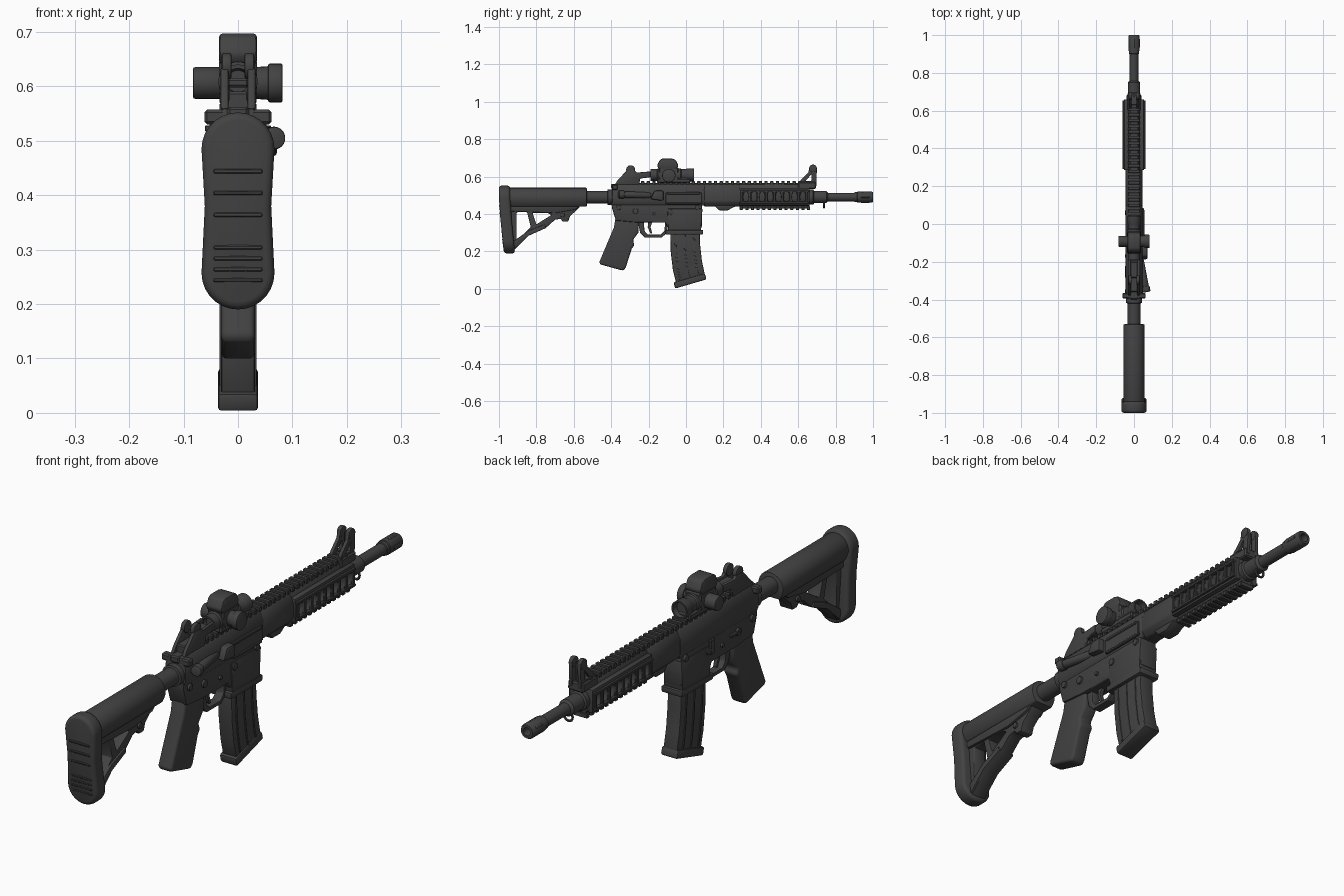
import bpy, bmesh, math
from mathutils import Vector

mat = bpy.data.materials.new("dark_grey")
mat.diffuse_color = (0.055, 0.055, 0.055, 1)


def finish(name, bm, bevel=0, seg=2):
    bmesh.ops.recalc_face_normals(bm, faces=bm.faces)
    if bevel:
        sharp = [e for e in bm.edges if len(e.link_faces) == 2 and e.calc_face_angle(0) > 0.6]
        bmesh.ops.bevel(bm, geom=sharp, offset=bevel, segments=seg, profile=0.5,
                        affect='EDGES', clamp_overlap=True)
    me = bpy.data.meshes.new(name)
    bm.to_mesh(me)
    bm.free()
    me.materials.append(mat)
    ob = bpy.data.objects.new(name, me)
    bpy.context.collection.objects.link(ob)
    return ob


def prism(name, outer, a, b, holes=(), axis='x', bevel=0.006, seg=2):
    """Side outline (y,z) extruded along x, or (x,z) outline along y."""
    bm = bmesh.new()
    for loop in [outer, *holes]:
        vs = [bm.verts.new((a, u, v) if axis == 'x' else (u, a, v)) for u, v in loop]
        for i, v in enumerate(vs):
            bm.edges.new((v, vs[i - 1]))
    d = Vector((1, 0, 0)) if axis == 'x' else Vector((0, 1, 0))
    bmesh.ops.triangle_fill(bm, edges=bm.edges[:], use_beauty=True, use_dissolve=not holes, normal=d)
    r = bmesh.ops.extrude_face_region(bm, geom=bm.faces[:])
    bmesh.ops.translate(bm, verts=[g for g in r['geom'] if isinstance(g, bmesh.types.BMVert)],
                        vec=d * (b - a))
    return finish(name, bm, bevel, seg)


def boxes(name, items, bevel=0.003):
    """Several boxes (x0,x1,y0,y1,z0,z1) in one object."""
    bm = bmesh.new()
    for x0, x1, y0, y1, z0, z1 in items:
        vs = bmesh.ops.create_cube(bm, size=1)['verts']
        for v in vs:
            v.co = ((x0 + x1) / 2 + v.co.x * (x1 - x0), (y0 + y1) / 2 + v.co.y * (y1 - y0),
                    (z0 + z1) / 2 + v.co.z * (z1 - z0))
    return finish(name, bm, bevel, 1)


def rod(name, p, q, r1, r2=None, bevel=0.004, n=24):
    p, q = Vector(p), Vector(q)
    bm = bmesh.new()
    bmesh.ops.create_cone(bm, cap_ends=True, segments=n, radius1=r1, radius2=r2 or r1, depth=(q - p).length)
    rot = (q - p).to_track_quat('Z', 'Y')
    for v in bm.verts:
        v.co = rot @ v.co + (p + q) / 2
    return finish(name, bm, bevel)


def lathe(name, z, prof, n=32):
    """(y, radius) profile turned about the y direction at height z."""
    bm = bmesh.new()
    vs = [bm.verts.new((0, y, z + r)) for y, r in prof]
    for a, b in zip(vs, vs[1:]):
        bm.edges.new((a, b))
    bmesh.ops.spin(bm, geom=bm.verts[:] + bm.edges[:], cent=(0, 0, z), axis=(0, 1, 0),
                   angle=math.tau, steps=n)
    bmesh.ops.remove_doubles(bm, verts=bm.verts, dist=1e-5)
    return finish(name, bm)


def oval(cy, cz, w, h, n=12):
    return [(cy + w * math.cos(t), cz + h * math.sin(t)) for t in (math.tau * i / n for i in range(n))]


def arc(cx, cz, r, a0, a1, n=14):
    return [(cx + r * math.cos(math.radians(a0 + (a1 - a0) * i / n)),
             cz + r * math.sin(math.radians(a0 + (a1 - a0) * i / n))) for i in range(n + 1)]


# --- Stock: butt pad, body, open frame
pad = prism("butt_pad", arc(0, 0.485, 0.067, 0, 180) + [(-0.061, 0.38)] + arc(0, 0.257, 0.067, 180, 360)
            + [(0.061, 0.38)], -1.0, -0.94, axis='y', bevel=0.014, seg=3)
for v in pad.data.vertices:
    if v.co.z < 0.45:
        v.co.y += (0.45 - v.co.z) * 0.1
boxes("butt_pad_ridges", [(-0.045, 0.045, -1.0 + (0.45 - z) * 0.1 - 0.002, -0.95, z, z + 0.008)
                          for z in (0.24, 0.26, 0.28, 0.30, 0.36, 0.40, 0.44)], 0.002)
prism("stock_body", arc(0, 0.485, 0.056, -25, 205) + [(-0.04, 0.44), (0.04, 0.44)],
      -0.95, -0.53, axis='y', bevel=0.006)
prism("stock_frame", [(-0.95, 0.46), (-0.945, 0.215), (-0.92, 0.205), (-0.84, 0.285), (-0.75, 0.325),
                      (-0.70, 0.37), (-0.67, 0.375), (-0.66, 0.36), (-0.63, 0.36), (-0.62, 0.39),
                      (-0.585, 0.42), (-0.55, 0.46)], -0.028, 0.028,
      holes=[[(-0.905, 0.41), (-0.85, 0.41), (-0.83, 0.33), (-0.905, 0.255)],
             [(-0.82, 0.405), (-0.80, 0.345), (-0.72, 0.395), (-0.74, 0.405)]], bevel=0.004)
prism("stock_lower_rib", [(-0.95, 0.21), (-0.925, 0.205), (-0.84, 0.285), (-0.75, 0.325), (-0.755, 0.345),
                          (-0.845, 0.31), (-0.95, 0.235)], -0.036, 0.036, bevel=0.004)
prism("stock_upper_rib", [(-0.95, 0.45), (-0.95, 0.415), (-0.70, 0.405), (-0.59, 0.425), (-0.56, 0.45)],
      -0.038, 0.038, bevel=0.005)
rod("stock_latch_pin", (-0.036, -0.66, 0.395), (0.036, -0.66, 0.395), 0.012)
lathe("buffer_tube", 0.49, [(-0.55, 0), (-0.55, 0.034), (-0.42, 0.034), (-0.418, 0.042), (-0.385, 0.042), (-0.385, 0)])

# --- Receivers
prism("lower_receiver", [(-0.40, 0.47), (-0.395, 0.43), (-0.375, 0.365), (-0.26, 0.355), (-0.11, 0.355),
                         (-0.10, 0.33), (0.085, 0.33), (0.085, 0.47)], -0.038, 0.038)
prism("magazine_well", [(-0.10, 0.43), (-0.095, 0.30), (0.08, 0.30), (0.088, 0.43)], -0.042, 0.042)
prism("magazine_well_lip", [(-0.11, 0.315), (-0.108, 0.29), (0.09, 0.29), (0.092, 0.315)], -0.046, 0.046, bevel=0.005)
prism("upper_receiver", [(-0.037, 0.445), (0.037, 0.445), (0.046, 0.47), (0.046, 0.52), (0.03, 0.56),
                         (-0.03, 0.56), (-0.046, 0.52), (-0.046, 0.47)], -0.395, 0.10, axis='y')
boxes("charging_handle", [(-0.062, 0.062, -0.395, -0.365, 0.53, 0.557), (-0.02, 0.02, -0.40, -0.2, 0.535, 0.562)], 0.005)
boxes("ejection_cover", [(0.04, 0.052, -0.11, 0.085, 0.455, 0.515), (0.045, 0.056, -0.10, 0.075, 0.45, 0.462),
                         (0.045, 0.056, -0.10, 0.075, 0.505, 0.518)])
rod("forward_assist", (0.035, -0.19, 0.50), (0.066, -0.355, 0.505), 0.017)
rod("forward_assist_button", (0.061, -0.33, 0.504), (0.067, -0.36, 0.505), 0.021)
prism("case_deflector", [(-0.19, 0.48), (-0.12, 0.47), (-0.12, 0.525), (-0.17, 0.525)], 0.03, 0.072, bevel=0.008)
for s, tag in ((1, "right"), (-1, "left")):
    for y, z, r in ((-0.36, 0.435, 0.013), (0.06, 0.435, 0.013), (-0.27, 0.415, 0.015), (-0.17, 0.40, 0.008),
                    (-0.08, 0.41, 0.014)):
        rod("pin_" + tag, (s * 0.03, y, z), (s * 0.047, y, z), r, bevel=0.002, n=16)
boxes("selector_lever", [(-0.048, -0.03, -0.28, -0.22, 0.409, 0.421), (-0.046, -0.03, -0.12, -0.09, 0.39, 0.45)])

# --- Grip, trigger, magazine
prism("grip", [(-0.375, 0.39), (-0.385, 0.33), (-0.465, 0.14), (-0.455, 0.13), (-0.335, 0.097), (-0.322, 0.115),
               (-0.29, 0.215), (-0.275, 0.235), (-0.285, 0.26), (-0.255, 0.30), (-0.25, 0.38)],
      -0.031, 0.031, bevel=0.011, seg=3)
prism("trigger_guard", [(-0.26, 0.37), (-0.245, 0.30), (-0.22, 0.275), (-0.13, 0.275), (-0.10, 0.30), (-0.095, 0.37)],
      -0.018, 0.018, holes=[[(-0.225, 0.358), (-0.222, 0.31), (-0.205, 0.29), (-0.135, 0.29), (-0.115, 0.31),
                             (-0.112, 0.358)]], bevel=0.003)
prism("trigger", [(-0.20, 0.37), (-0.205, 0.33), (-0.19, 0.295), (-0.18, 0.298), (-0.19, 0.33), (-0.175, 0.37)],
      -0.008, 0.008, bevel=0.002)
prism("magazine", [(-0.085, 0.33), (-0.082, 0.20), (-0.07, 0.10), (-0.05, 0.02), (0.103, 0.065), (0.085, 0.15),
                   (0.075, 0.24), (0.073, 0.33)], -0.031, 0.031, bevel=0.006)
prism("magazine_base", [(-0.058, 0.002), (-0.066, 0.035), (0.10, 0.083), (0.11, 0.051)], -0.037, 0.037, bevel=0.007)
for o in (0.0, 0.05, 0.10):
    prism("magazine_rib", [(-0.062 + o, 0.29), (-0.059 + o, 0.20), (-0.046 + o, 0.10), (-0.036 + o, 0.05 + o * 0.2),
                           (-0.028 + o, 0.05 + o * 0.2), (-0.038 + o, 0.10), (-0.051 + o, 0.20), (-0.054 + o, 0.29)],
          -0.034, 0.034, bevel=0.001)

# --- Handguard with slotted side rails
octa = [(-0.026, 0.44), (0.026, 0.44), (0.045, 0.465), (0.045, 0.525), (0.028, 0.56), (-0.028, 0.56),
        (-0.045, 0.525), (-0.045, 0.465)]
prism("handguard_rear", octa, 0.095, 0.29, axis='y', bevel=0.007)
prism("handguard_clamp", [(0.15, 0.45), (0.175, 0.42), (0.225, 0.42), (0.25, 0.435), (0.29, 0.45)], -0.03, 0.03)
prism("handguard_core", [(x * 0.8, z) for x, z in octa], 0.28, 0.66, axis='y', bevel=0.004)
for s, tag in ((1, "right"), (-1, "left")):
    prism("handguard_side_" + tag, [(0.285, 0.447), (0.66, 0.447), (0.66, 0.54), (0.285, 0.54)],
          *sorted((s * 0.03, s * 0.052)), holes=[oval(0.32 + 0.0435 * i, 0.491, 0.015, 0.032) for i in range(8)], bevel=0.003)
    boxes("side_rail_" + tag, [(*sorted((s * 0.045, s * 0.061)), 0.29, 0.655, z, z + 0.011) for z in (0.455, 0.517)]
          + [(*sorted((s * 0.045, s * 0.059)), 0.292 + 0.0435 * i, 0.304 + 0.0435 * i, 0.46, 0.525) for i in range(9)], 0.002)

# --- Toothed rails
boxes("top_rail", [(-0.022, 0.022, -0.36, 0.66, 0.55, 0.566)]
      + [(-0.031, 0.031, -0.36 + 0.03 * i, -0.343 + 0.03 * i, 0.557, 0.577) for i in range(34)], 0.002)
boxes("bottom_rail", [(-0.022, 0.022, 0.285, 0.66, 0.43, 0.45)]
      + [(-0.03, 0.03, 0.287 + 0.03 * i, 0.304 + 0.03 * i, 0.422, 0.44) for i in range(13)], 0.002)

# --- Barrel, muzzle, sling loop
lathe("barrel", 0.491, [(0.64, 0), (0.64, 0.04), (0.68, 0.04), (0.685, 0.033), (0.75, 0.033), (0.758, 0.023),
                        (0.90, 0.023), (0.902, 0.027), (0.915, 0.027), (0.917, 0.03), (0.993, 0.03),
                        (1.0, 0.026), (1.0, 0.016), (0.95, 0.013), (0.95, 0)])
for i in range(5):
    a = math.radians(-60 + 75 * i)
    c, s = math.sin(a), math.cos(a)
    rod("muzzle_bar", (c * 0.027, 0.935, 0.491 + s * 0.027), (c * 0.027, 0.98, 0.491 + s * 0.027), 0.005, bevel=0.001, n=8)
bm = bmesh.new()
for i in range(16):
    t = math.tau * i / 16
    for j in range(6):
        u = math.tau * j / 6
        r = 0.018 + 0.005 * math.cos(u)
        bm.verts.new((r * math.cos(t), 0.738 + 0.005 * math.sin(u), 0.453 + r * math.sin(t)))
bm.verts.ensure_lookup_table()
for i in range(16):
    for j in range(6):
        bm.faces.new([bm.verts[k] for k in (i * 6 + j, i * 6 + (j + 1) % 6,
                                            (i + 1) % 16 * 6 + (j + 1) % 6, (i + 1) % 16 * 6 + j)])
finish("sling_loop", bm)

# --- Front sight
boxes("front_sight_base", [(-0.034, 0.034, 0.60, 0.695, 0.535, 0.572)], 0.005)
for s in (1, -1):
    prism("front_sight_leg", [(0.60, 0.56), (0.615, 0.585), (0.655, 0.625), (0.66, 0.655), (0.70, 0.65), (0.697, 0.55)],
          *sorted((s * 0.012, s * 0.026)), holes=[[(0.64, 0.578), (0.67, 0.578), (0.672, 0.615)]], bevel=0.002)
    rod("front_sight_ear", (s * 0.010, 0.679, 0.644), (s * 0.028, 0.679, 0.644), 0.021)
rod("front_sight_post", (0, 0.68, 0.56), (0, 0.68, 0.645), 0.007, bevel=0.001)

# --- Rear sight
for s in (1, -1):
    prism("rear_sight_side", [(-0.38, 0.558), (-0.365, 0.582), (-0.315, 0.635), (-0.275, 0.635), (-0.265, 0.622),
                              (-0.19, 0.628), (-0.19, 0.597), (-0.245, 0.59), (-0.25, 0.558)], *sorted((s * 0.017, s * 0.032)), bevel=0.004)
    rod("rear_sight_ear", (s * 0.012, -0.296, 0.637), (s * 0.030, -0.296, 0.637), 0.024)
boxes("rear_sight_bridge", [(-0.02, 0.02, -0.36, -0.25, 0.56, 0.59), (-0.02, 0.02, -0.285, -0.20, 0.598, 0.615)], 0.004)

# --- Optic with turrets
lathe("optic_tube", 0.609, [(-0.17, 0), (-0.17, 0.02), (-0.19, 0.024), (-0.19, 0.031), (-0.155, 0.031), (-0.15, 0.036),
                            (-0.03, 0.036), (-0.025, 0.032), (0.0, 0.032), (0.005, 0.035), (0.042, 0.035),
                            (0.042, 0.029), (0.02, 0.026), (0.02, 0)])
boxes("optic_mount", [(-0.034, 0.034, -0.155, 0.025, 0.565, 0.592), (-0.035, 0.035, -0.145, -0.04, 0.58, 0.65)], 0.006)
prism("optic_top_cap", [(-0.155, 0.66), (-0.14, 0.69), (-0.125, 0.697), (-0.075, 0.697), (-0.055, 0.69), (-0.04, 0.66),
                        (-0.05, 0.64), (-0.145, 0.64)], -0.035, 0.035, bevel=0.007)
rod("optic_knob_left", (-0.03, -0.092, 0.606), (-0.083, -0.092, 0.606), 0.029)
rod("optic_knob_right", (0.03, -0.092, 0.606), (0.07, -0.092, 0.606), 0.029, 0.032)
rod("optic_knob_cap", (0.055, -0.092, 0.606), (0.082, -0.092, 0.606), 0.036)

# Smooth shading with sharp edges kept
bpy.ops.object.select_all(action='SELECT')
bpy.context.view_layer.objects.active = pad
bpy.ops.object.shade_smooth_by_angle(angle=math.radians(35))
